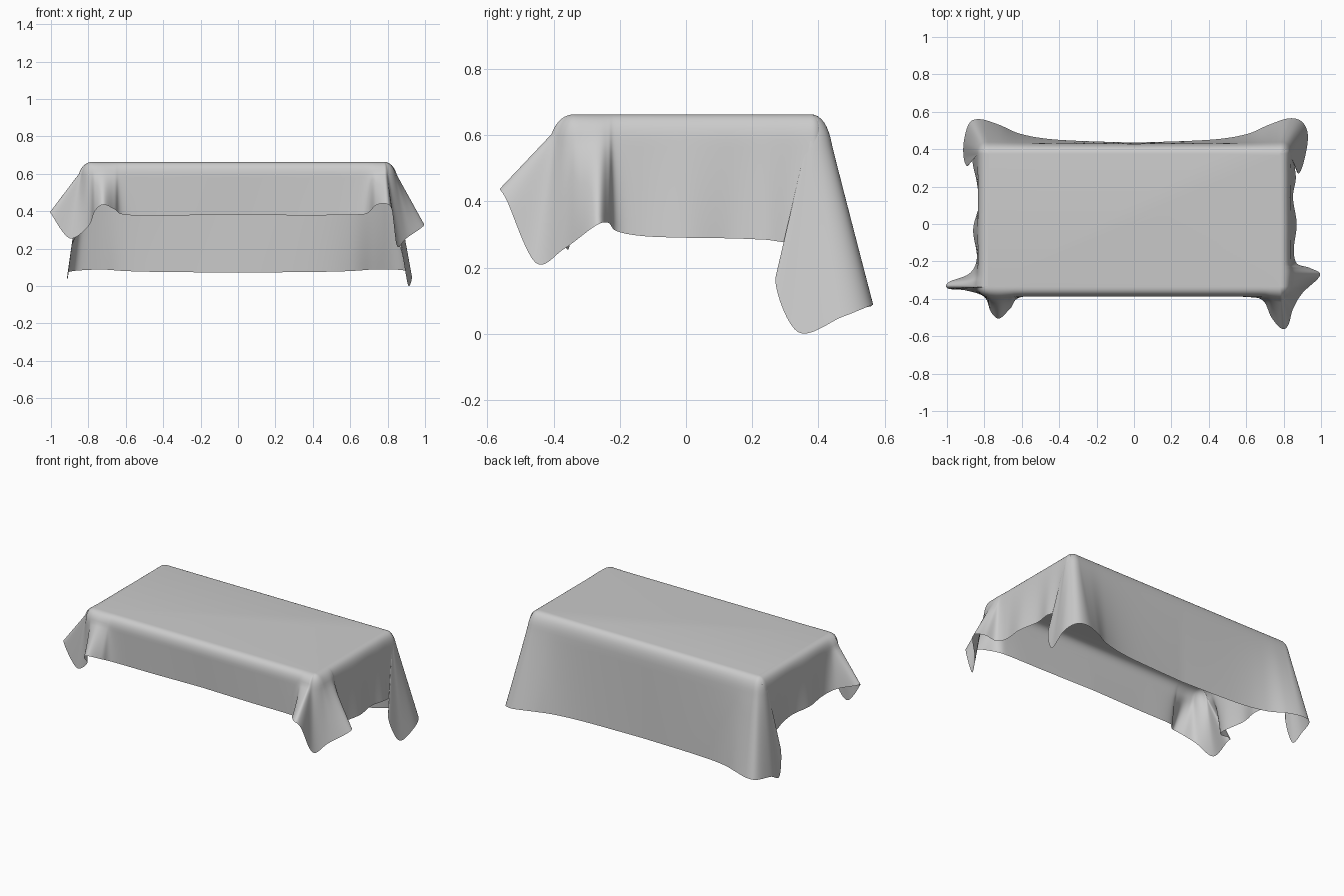
import bpy
import bmesh
import math
from mathutils import Vector

default_cube = bpy.data.objects.get("Cube")
if default_cube:
    bpy.data.objects.remove(default_cube, do_unlink=True)

TOP = 0.663
CORE_X, CORE_FRONT, CORE_BACK = 0.78, -0.335, 0.375   # flat part of the top
STEPS = 8

# Hem outlines, from the middle of the front round one end to the middle of the back
front_edge = [(0, -.38, .38), (.35, -.385, .378), (.6, -.39, .38)]
back_edge = [(.72, .53, .088), (.6, .48, .08), (.4, .45, .075), (0, .435, .072)]

left_corner_front = [(.69, -.41, .388), (.735, -.5, .43), (.79, -.56, .44), (.825, -.54, .4),
                     (.85, -.455, .215), (.9, -.37, .255), (.995, -.275, .325),
                     (.94, -.235, .335), (.87, -.21, .31)]
left_end = [(.855, -.13, .295), (.87, 0, .29), (.85, .14, .288), (.865, .24, .284)]
left_corner_back = [(.86, .32, .28), (.875, .4, .335), (.84, .41, .33), (.855, .33, .24),
                    (.88, .27, .16), (.91, .34, .004), (.93, .47, .05), (.9, .545, .08),
                    (.83, .565, .088)]

right_corner_front = [(.66, -.45, .41), (.72, -.505, .435), (.765, -.47, .4), (.8, -.39, .32),
                      (.9, -.355, .255), (.995, -.345, .38), (.99, -.31, .39), (.88, -.265, .355)]
right_end = [(.84, -.18, .33), (.86, -.03, .33), (.83, .1, .32), (.84, .22, .315)]
right_corner_back = [(.86, .31, .31), (.87, .4, .35), (.84, .41, .35), (.865, .36, .27),
                     (.89, .31, .2), (.91, .35, .04), (.91, .44, .07), (.88, .54, .08),
                     (.82, .56, .085)]


def smooth_path(points):
    """Catmull-Rom curve through the points."""
    pts = [Vector(p) for p in points]
    pts = [pts[0]] + pts + [pts[-1]]
    path = []
    for a, b, c, d in zip(pts, pts[1:], pts[2:], pts[3:]):
        for i in range(STEPS):
            t = i / STEPS
            path.append(b + (c - a) * (t / 2)
                        + (2 * a - 5 * b + 4 * c - d) * (t * t / 2)
                        + (3 * b - a - 3 * c + d) * (t ** 3 / 2))
    path.append(pts[-1])
    return path


def clamp(value, low, high):
    return max(low, min(high, value))


def drape_column(anchor, hem):
    """Points from the flat top, over the rounded edge, down to the hem."""
    out = Vector((max(hem.x - anchor.x, 0) if anchor.x > CORE_X - .001 else 0,
                  hem.y - anchor.y, 0))
    if anchor.y <= CORE_FRONT + .001:
        out.y = min(out.y, 0)
    elif anchor.y >= CORE_BACK - .001:
        out.y = max(out.y, 0)
    else:
        out.y = 0
    out.normalize()
    rim = anchor + out * .05
    shoulder = anchor + out * .057
    shoulder.z = TOP - .075
    shoulder = shoulder.lerp(rim.lerp(hem, .2), .5)
    column = []
    for i in range(8):
        t = i / 8
        column.append(anchor.lerp(rim, t).lerp(rim.lerp(shoulder, t), t))
    return column + [shoulder.lerp(hem, i / 12) for i in range(13)]


def half_cloth(outline, side):
    """Columns for one half of the cloth; the fold anchors never run backwards."""
    columns = []
    far_y = CORE_FRONT
    on_back = False
    for hem in smooth_path(outline):
        far_y = max(far_y, clamp(hem.y, CORE_FRONT, CORE_BACK))
        on_back = on_back or hem.y > .53
        x = clamp(hem.x, 0, CORE_X)
        if not on_back and far_y > CORE_FRONT:
            x = CORE_X
        column = drape_column(Vector((x, far_y, TOP)), hem)
        columns.append([Vector((p.x * side, p.y, p.z)) for p in column])
    return columns


# Skirt: loft the columns all the way round
left = half_cloth(front_edge + left_corner_front + left_end + left_corner_back + back_edge, 1)
right = half_cloth(front_edge + right_corner_front + right_end + right_corner_back + back_edge, -1)
columns = left + right[-2:0:-1]

bm = bmesh.new()
grid = [[bm.verts.new(p) for p in column] for column in columns]
for i, a in enumerate(grid):
    b = grid[(i + 1) % len(grid)]
    for j in range(len(a) - 1):
        bm.faces.new((a[j], a[j + 1], b[j + 1], b[j]))
# Flat top
bm.faces.new([column[0] for column in grid])
bmesh.ops.remove_doubles(bm, verts=bm.verts, dist=.0002)
bmesh.ops.recalc_face_normals(bm, faces=bm.faces)

mesh = bpy.data.meshes.new("tablecloth")
bm.to_mesh(mesh)
bm.free()
cloth = bpy.data.objects.new("tablecloth", mesh)
bpy.context.collection.objects.link(cloth)

# Plain grey fabric
grey = (.6, .6, .6, 1)
fabric = bpy.data.materials.new("grey fabric")
fabric.use_nodes = True
fabric.diffuse_color = grey
for node in fabric.node_tree.nodes:
    if node.type == 'BSDF_PRINCIPLED':
        node.inputs["Base Color"].default_value = grey
mesh.materials.append(fabric)

bpy.context.view_layer.objects.active = cloth
cloth.select_set(True)
bpy.ops.object.shade_smooth_by_angle(angle=math.radians(70))
